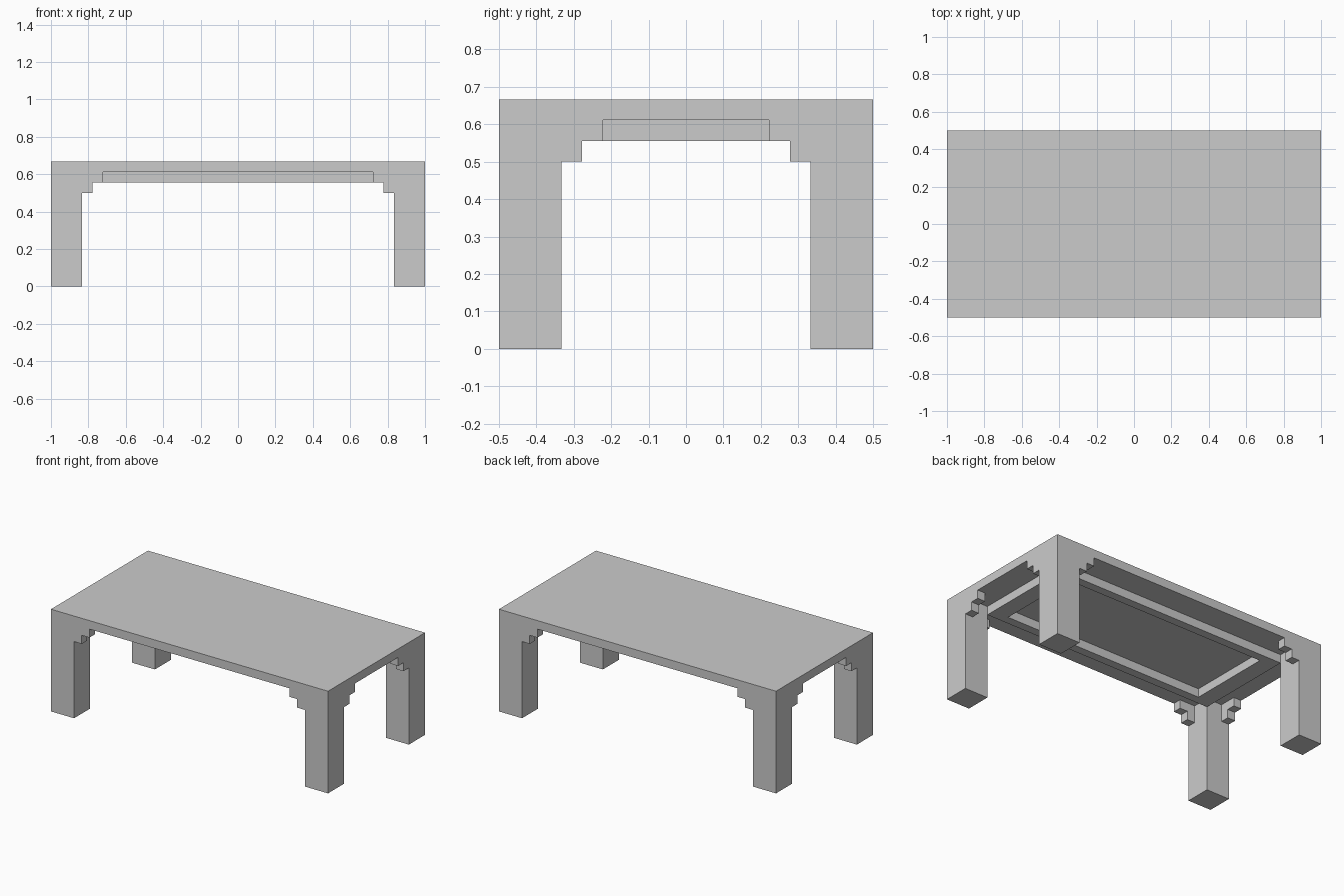
import bpy
import bmesh
from mathutils import Vector

if "Cube" in bpy.data.objects:
    bpy.data.objects.remove(bpy.data.objects["Cube"])

U = 1 / 18                      # module: every dimension is a multiple of this
HX, HY = 18 * U, 9 * U          # half length and half depth
TOP, UNDER, FRAME_Z = 12 * U, 11 * U, 10 * U


def prism(name, profile, sweep, mirror=False):
    """Extrude a flat closed profile along the sweep vector."""
    bm = bmesh.new()
    face = bm.faces.new([bm.verts.new(p) for p in profile])
    ext = bmesh.ops.extrude_face_region(bm, geom=[face], use_keep_orig=True)
    verts = [g for g in ext["geom"] if isinstance(g, bmesh.types.BMVert)]
    bmesh.ops.translate(bm, verts=verts, vec=Vector(sweep))
    bmesh.ops.recalc_face_normals(bm, faces=bm.faces)
    mesh = bpy.data.meshes.new(name)
    bm.to_mesh(mesh)
    bm.free()
    obj = bpy.data.objects.new(name, mesh)
    bpy.context.collection.objects.link(obj)
    if mirror:                  # repeat at all four corners
        mod = obj.modifiers.new("four_corners", 'MIRROR')
        mod.use_axis = (True, True, False)
        mod.use_mirror_merge = False
    return obj


def box(name, x0, x1, y0, y1, z0, z1, mirror=False):
    base = [(x0, y0, z0), (x1, y0, z0), (x1, y1, z0), (x0, y1, z0)]
    return prism(name, base, (0, 0, z1 - z0), mirror)


# Table top
box("table_top", -HX, HX, -HY, HY, UNDER, TOP)

# Square legs, flush with the corners of the top
box("legs", HX - 3 * U, HX, HY - 3 * U, HY, 0, UNDER, mirror=True)

# Stepped corner brackets: (distance from the outer edge, height)
steps = [(3, 9), (4, 9), (4, 10), (5, 10), (5, 11), (3, 11)]
prism("long_side_brackets", [(HX - d * U, HY, h * U) for d, h in steps],
      (0, -U, 0), mirror=True)
prism("short_side_brackets", [(HX, HY - d * U, h * U) for d, h in steps],
      (-U, 0, 0), mirror=True)

# Raised rectangular frame under the top
ox, oy, ix, iy = 15 * U, 6 * U, 13 * U, 5 * U
for name, s in (("left", -1), ("right", 1)):
    box("under_frame_" + name, min(s * ix, s * ox), max(s * ix, s * ox),
        -oy, oy, FRAME_Z, UNDER)
for name, s in (("front", -1), ("back", 1)):
    box("under_frame_" + name, -ix, ix,
        min(s * iy, s * oy), max(s * iy, s * oy), FRAME_Z, UNDER)
